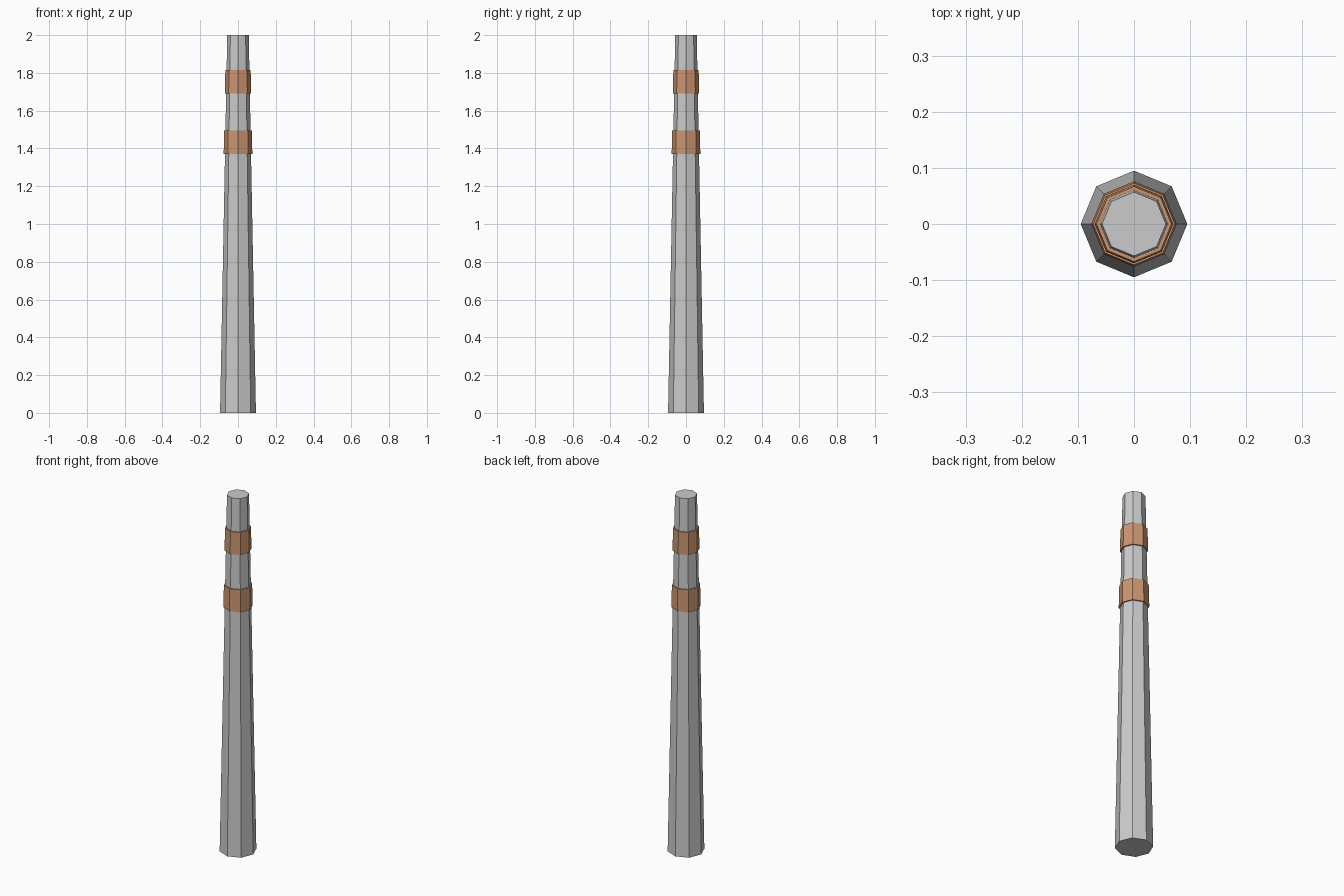
import bpy

if "Cube" in bpy.data.objects:
    bpy.data.objects.remove(bpy.data.objects["Cube"])

SIDES = 8


def tapered(name, r_bottom, r_top, z0, z1):
    """Eight-sided tapered solid with corners on the x and y axes."""
    bpy.ops.mesh.primitive_cone_add(vertices=SIDES, radius1=r_bottom, radius2=r_top,
                                    depth=z1 - z0, location=(0, 0, (z0 + z1) / 2))
    obj = bpy.context.object
    obj.name = name
    return obj


# Tapered octagonal post
tapered("post", 0.095, 0.057, 0.0, 2.0)

# Copper-coloured bands near the top
copper = bpy.data.materials.new("copper")
copper.diffuse_color = (0.60, 0.30, 0.16, 1)
copper.use_nodes = True
copper.node_tree.nodes["Principled BSDF"].inputs["Base Color"].default_value = copper.diffuse_color
for name, r0, r1, z0, z1 in (("lower_band", 0.076, 0.073, 1.37, 1.495),
                             ("upper_band", 0.070, 0.067, 1.69, 1.815)):
    band = tapered(name, r0, r1, z0, z1)
    band.data.materials.append(copper)
